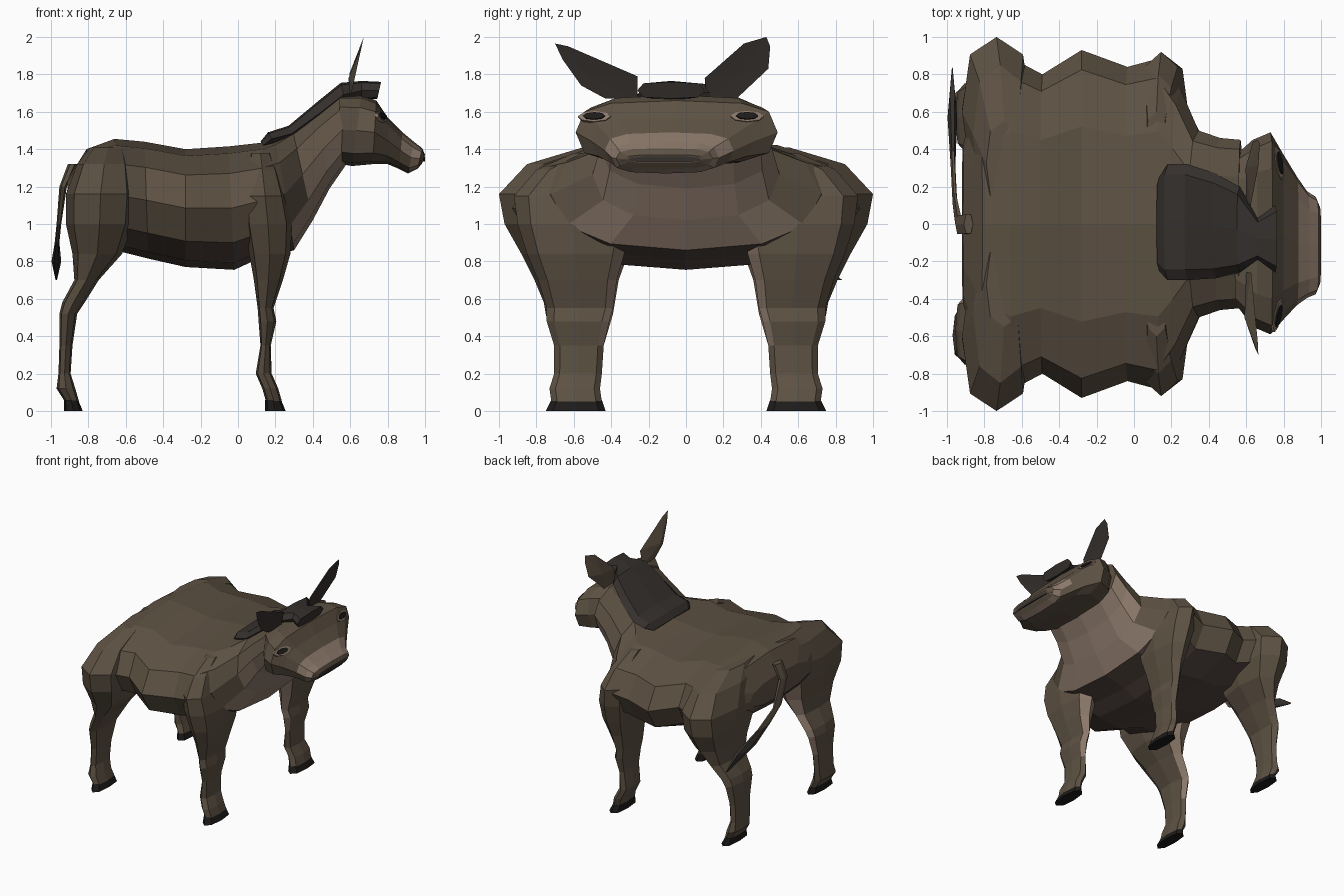
import bpy, bmesh, math
from mathutils import Vector

if "Cube" in bpy.data.objects:
    bpy.data.objects.remove(bpy.data.objects["Cube"])


def material(name, r, g, b):
    m = bpy.data.materials.new(name)
    m.diffuse_color = (r, g, b, 1)
    m.use_nodes = True
    m.node_tree.nodes["Principled BSDF"].inputs["Base Color"].default_value = m.diffuse_color
    return m


COAT = material("coat", .11, .083, .056)
PALE = material("pale_coat", .26, .19, .145)
BELLY = material("belly_coat", .085, .06, .05)
DARK = material("dark_hair", .035, .029, .026)
BLACK = material("black", .012, .011, .01)


def finish(name, bm, mats, paint=None):
    bmesh.ops.recalc_face_normals(bm, faces=bm.faces[:])
    me = bpy.data.meshes.new(name)
    if paint:
        for f in bm.faces:
            f.material_index = paint(f.calc_center_median(), f.normal)
    bm.to_mesh(me)
    bm.free()
    for m in mats:
        me.materials.append(m)
    ob = bpy.data.objects.new(name, me)
    bpy.context.collection.objects.link(ob)
    return ob


def loft(name, rings, mats, paint=None):
    bm = bmesh.new()
    rows = [[bm.verts.new(p) for p in r] for r in rings]
    n = len(rows[0])
    for a, b in zip(rows, rows[1:]):
        for i in range(n):
            j = (i + 1) % n
            bm.faces.new((a[i], a[j], b[j], b[i]))
    bm.faces.new(rows[0])
    bm.faces.new(rows[-1])
    return finish(name, bm, mats, paint)


def superpoint(i, n, e, offset):
    a = 2 * math.pi * i / n + offset
    c, s = math.cos(a), math.sin(a)
    return (math.copysign(abs(c) ** (2 / e), c), math.copysign(abs(s) ** (2 / e), s))


def section(tx, tz, bx, bz, w, yc=0, n=12, e=2.4):
    """Cross-section ring spanning a top point and a bottom point."""
    pts = []
    for i in range(n):
        c, s = superpoint(i, n, e, math.pi / 2)
        pts.append(Vector(((tx + bx) / 2 + s * (tx - bx) / 2, yc + c * w,
                           (tz + bz) / 2 + s * (tz - bz) / 2)))
    return pts


def slab(z, x0, x1, y0, y1, side=1, n=8, e=2.6):
    """Horizontal ring filling a rectangle in x and y."""
    pts = []
    for i in range(n):
        c, s = superpoint(i, n, e, 0)
        pts.append(Vector(((x0 + x1) / 2 + c * (x1 - x0) / 2,
                           side * ((y0 + y1) / 2 + s * (y1 - y0) / 2), z)))
    return pts


# Trunk and neck
trunk = [(-.91, 1.24, -.92, 1.04, .42), (-.81, 1.40, -.85, .96, .74), (-.66, 1.455, -.62, .85, .88),
         (-.5, 1.44, -.48, .815, .80), (-.28, 1.40, -.28, .77, .93), (-.05, 1.415, -.02, .755, .84),
         (.13, 1.435, .10, .81, .88), (.20, 1.46, .30, .86, .72), (.29, 1.51, .40, 1.02, .50),
         (.43, 1.62, .49, 1.19, .46), (.56, 1.71, .58, 1.32, .45)]


def trunk_paint(c, n):
    if c.x > .2 and n.z < -.15:
        return 1
    return 2 if n.z < -.6 else 0


loft("body", [section(*s) for s in trunk], [COAT, PALE, BELLY], trunk_paint)

# Head, drifting slightly to one side
skull = [(.54, 1.69, .55, 1.32, .40, -.03), (.66, 1.69, .61, 1.31, .50, -.05),
         (.74, 1.66, .72, 1.32, .54, -.05), (.80, 1.57, .80, 1.32, .44, -.07),
         (.88, 1.49, .86, 1.295, .345, -.09), (.94, 1.44, .91, 1.27, .285, -.11),
         (.985, 1.405, .96, 1.295, .26, -.115), (1.0, 1.37, .985, 1.325, .21, -.115)]
head = loft("head", [section(*s, e=3.2) for s in skull], [COAT, PALE],
            lambda c, n: 1 if .90 < c.x < .97 else 0)

# Mouth line across the muzzle
loft("mouth", [slab(z, .955, 1.0, -.35, .12) for z in (1.335, 1.36)], [DARK])

# Eyes with pale rims, set on the skull surface
for label, guess in (("right", (.80, .33, 1.59)), ("left", (.77, -.49, 1.575))):
    hit, at, normal, _ = head.closest_point_on_mesh(Vector(guess))
    across = normal.cross(Vector((0, 0, 1))).normalized()
    up = across.cross(normal)
    for part, size, lift, mat in (("eye_rim", 1.5, .006, PALE), ("eye", 1, .014, BLACK)):
        rings = []
        for d in (-.01, lift):
            rings.append([at + normal * d + across * math.cos(k * math.pi / 4) * .06 * size
                          + up * math.sin(k * math.pi / 4) * .022 * size for k in range(8)])
        loft(label + "_" + part, rings, [mat])

# Mane and forelock
mane = [(.12, 1.44, .15, 1.40, .25, 0), (.16, 1.49, .20, 1.42, .31, .01), (.27, 1.525, .30, 1.44, .31, .01),
        (.42, 1.65, .46, 1.54, .28, -.01), (.55, 1.755, .58, 1.63, .23, -.03),
        (.66, 1.765, .66, 1.66, .11, -.08), (.765, 1.76, .745, 1.67, .18, -.08)]
loft("mane", [section(*s, n=8, e=3.5) for s in mane], [DARK])

# Ears: outline in y and z, cupped in front and raised behind
ears = {"right_ear": [(.11, 1.67), (.10, 1.78), (.31, 1.965), (.43, 2.0), (.45, 1.95), (.44, 1.83), (.27, 1.67)],
        "left_ear": [(-.26, 1.67), (-.26, 1.79), (-.63, 1.95), (-.70, 1.965), (-.66, 1.88), (-.56, 1.74), (-.43, 1.67)]}
for name, outline in ears.items():
    bm = bmesh.new()
    lean = lambda z: .60 + .22 * (z - 1.67)
    rim = [bm.verts.new((lean(z), y, z)) for y, z in outline]
    cy = sum(p[0] for p in outline) / 7
    cz = sum(p[1] for p in outline) / 7
    back = bm.verts.new((lean(cz) - .04, cy, cz - .03))
    cup = bm.verts.new((lean(cz) - .012, cy, cz - .03))
    for i in range(7):
        for hub in (back, cup):
            bm.faces.new((rim[i], rim[(i + 1) % 7], hub))
    finish(name, bm, [COAT, DARK], lambda c, n: 1 if n.x > 0 else 0)

# Legs: z, x range, y range
hind = [(.05, -.925, -.85, .45, .72), (.12, -.97, -.87, .46, .73), (.20, -.96, -.895, .45, .705),
        (.35, -.955, -.885, .44, .705), (.52, -.955, -.86, .39, .75), (.58, -.94, -.82, .38, .76),
        (.70, -.875, -.745, .36, .81), (.84, -.885, -.62, .31, .88), (1.0, -.92, -.56, .25, .97),
        (1.16, -.92, -.55, .2, 1.0), (1.32, -.86, -.57, .1, .85), (1.41, -.79, -.6, .1, .55)]
fore = [(.05, .15, .235, .45, .72), (.12, .13, .215, .46, .73), (.20, .095, .18, .45, .705),
        (.35, .12, .175, .44, .705), (.48, .11, .205, .41, .745), (.55, .105, .19, .39, .745),
        (.70, .085, .24, .37, .79), (.84, .06, .28, .33, .85), (1.0, .03, .29, .3, .9),
        (1.15, .03, .26, .25, .92), (1.29, .04, .22, .2, .8), (1.38, .06, .18, .2, .6)]
for kind, rings, hoof in (("hind", hind, (-.93, -.83)), ("front", fore, (.145, .255))):
    for label, side in (("right", 1), ("left", -1)):
        loft(f"{label}_{kind}_leg", [slab(*r, side) for r in rings], [COAT, PALE],
             lambda c, n: 1 if n.y * side < -.6 and c.z > .3 else 0)
        loft(f"{label}_{kind}_hoof", [slab(0, *hoof, .43, .75, side),
                                      slab(.06, hoof[0], hoof[1] - .025, .45, .72, side)], [BLACK])

# Tail swinging to one side, ending in a tuft
tail = [(1.32, -.91, -.86, -.06, .06), (1.2, -.955, -.915, -.06, .05), (1.0, -.97, -.945, .05, .17),
        (.9, -.98, -.955, .22, .40), (.8, -.997, -.945, .42, .72), (.7, -.975, -.968, .80, .84)]
loft("tail", [slab(*r, n=6, e=2) for r in tail], [COAT, DARK], lambda c, n: 1 if c.z < .93 else 0)
